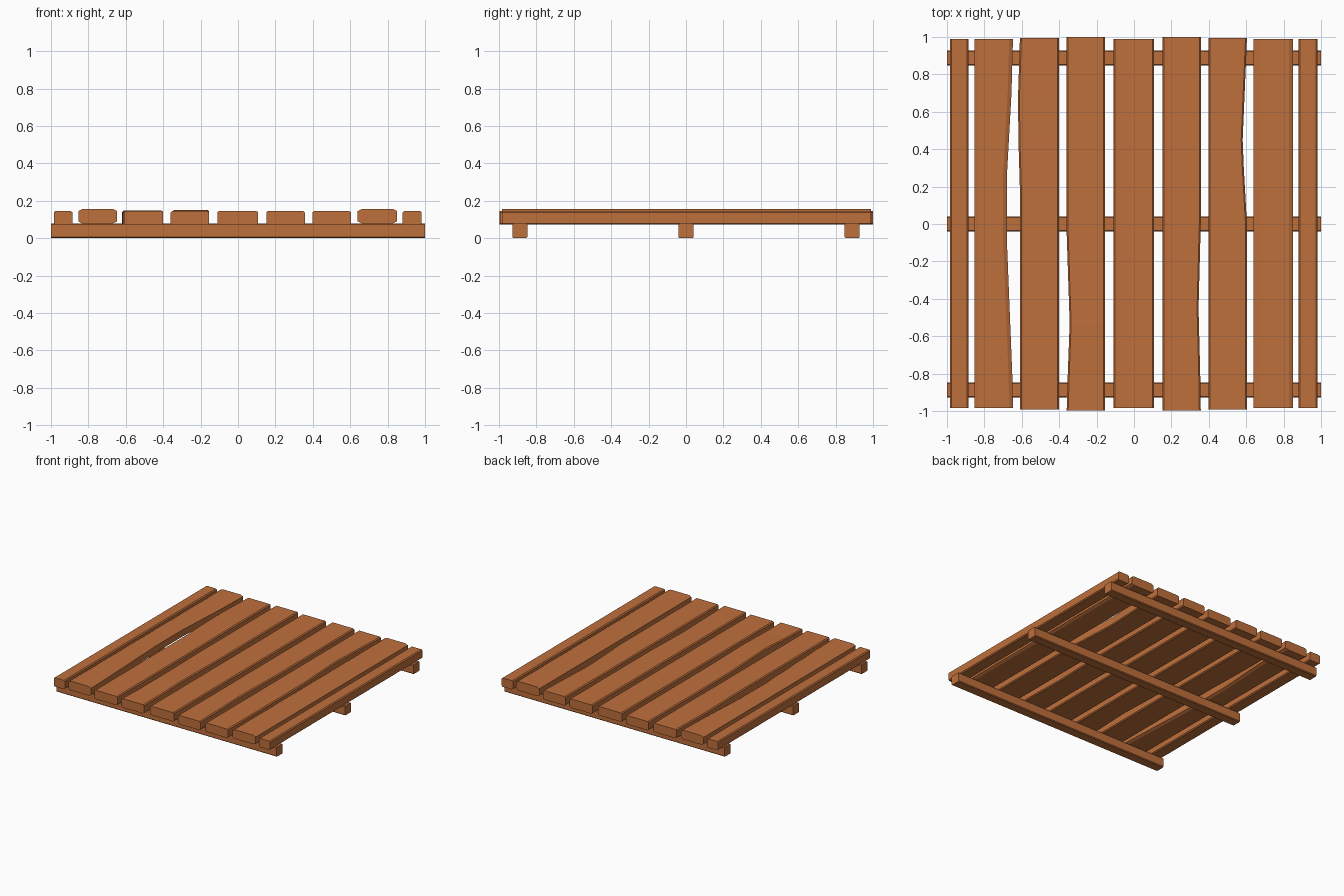
import bpy, bmesh

if "Cube" in bpy.data.objects:
    bpy.data.objects.remove(bpy.data.objects["Cube"])

wood = bpy.data.materials.new("wood")
wood.diffuse_color = (0.52, 0.16, 0.045, 1)
wood.use_nodes = True
wood.node_tree.nodes["Principled BSDF"].inputs["Base Color"].default_value = wood.diffuse_color


def loft(name, sections):
    """Skin a list of equal-sized 3D rings and cap both ends."""
    bm = bmesh.new()
    rings = [[bm.verts.new(p) for p in ring] for ring in sections]
    n = len(rings[0])
    for a, b in zip(rings, rings[1:]):
        for i in range(n):
            j = (i + 1) % n
            bm.faces.new((a[i], a[j], b[j], b[i]))
    bm.faces.new(rings[0])
    bm.faces.new(rings[-1])
    bmesh.ops.recalc_face_normals(bm, faces=bm.faces)
    mesh = bpy.data.meshes.new(name)
    bm.to_mesh(mesh)
    bm.free()
    mesh.materials.append(wood)
    ob = bpy.data.objects.new(name, mesh)
    bpy.context.collection.objects.link(ob)


def profile(l, r, b, t, cw, ch):
    """Rectangle with chamfered corners (cw wide, ch high)."""
    return [(l + cw, b), (r - cw, b), (r, b + ch), (r, t - ch),
            (r - cw, t), (l + cw, t), (l, t - ch), (l, b + ch)]


def plank(name, l, r, y0, y1, b=0.072, t=0.145, cw=0.008, ch=0.007, wear=()):
    # wear rows: y, left edge offset, right edge offset, top offset
    rows = [(y0, 0, 0, 0), *wear, (y1, 0, 0, 0)]
    loft(name, [[(x, y, z) for x, z in profile(l + dl, r + dr, b, t + dt, cw, ch)]
                for y, dl, dr, dt in rows])


# Deck planks, left to right
plank("edge_plank_left", -0.985, -0.885, -0.985, 0.99)
plank("plank_1", -0.853, -0.647, -0.985, 0.99, 0.08, 0.155, 0.02, 0.01,
      wear=[(-0.8, 0, -0.004, 0), (-0.08, 0, -0.033, 0),
            (0.25, 0, -0.033, 0), (0.7, 0, -0.008, 0)])
plank("plank_2", -0.61, -0.40, -0.992, 0.995,
      wear=[(0.18, 0, 0, 0), (0.45, -0.008, 0, 0.002), (0.68, -0.01, 0, 0.002)])
plank("plank_3", -0.36, -0.155, -0.998, 1.0,
      wear=[(-0.8, 0.006, 0, 0), (-0.53, 0.016, 0, 0.007), (-0.05, 0, 0, 0)])
plank("plank_4", -0.11, 0.107, -0.985, 0.99)
plank("plank_5", 0.152, 0.357, -0.998, 1.0,
      wear=[(-0.8, 0, -0.003, 0), (-0.45, 0, -0.012, 0), (0, 0, 0, 0)])
plank("plank_6", 0.398, 0.604, -0.992, 0.995,
      wear=[(0.0, 0, 0, 0), (0.3, 0, -0.017, 0), (0.45, 0, -0.023, 0), (0.85, 0, -0.006, 0)])
plank("plank_7", 0.64, 0.85, -0.985, 0.99, 0.08, 0.155, 0.02, 0.01)
plank("edge_plank_right", 0.88, 0.982, -0.985, 0.99)

# Cross rails underneath
for name, y in (("front_rail", -0.888), ("middle_rail", 0.0), ("back_rail", 0.888)):
    ring = profile(y - 0.04, y + 0.04, 0.0, 0.078, 0.006, 0.006)
    loft(name, [[(x, v, z) for v, z in ring] for x in (-1.0, 1.0)])
